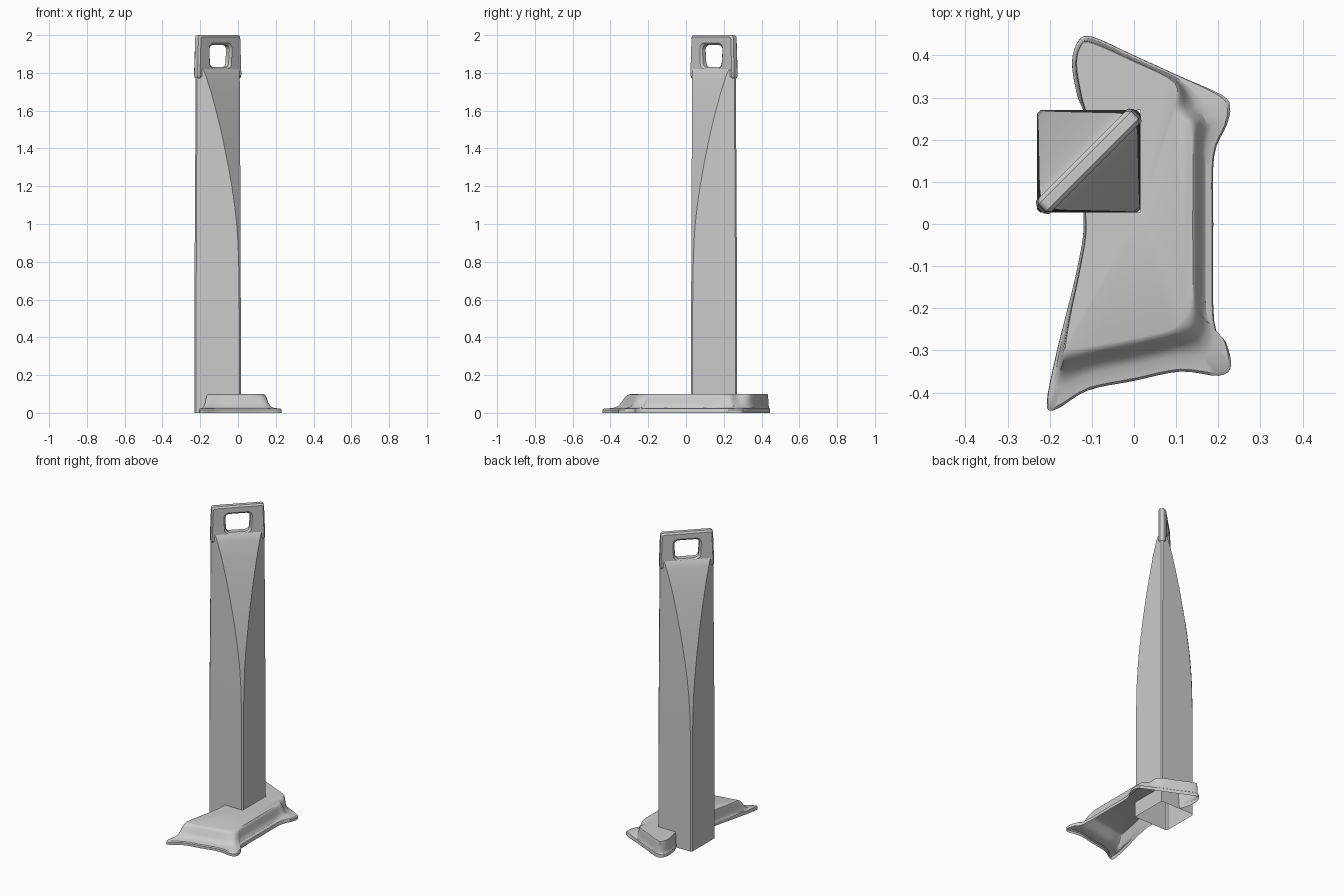
import bpy, bmesh, math
from mathutils import Vector

if "Cube" in bpy.data.objects:
    bpy.data.objects.remove(bpy.data.objects["Cube"])


def loft(name, rings, cap_end=True, closed=False):
    """Skin a stack of equal-length rings of 3D points."""
    bm = bmesh.new()
    vs = [[bm.verts.new(p) for p in ring] for ring in rings]
    n = len(rings[0])
    pairs = list(zip(vs, vs[1:])) + ([(vs[-1], vs[0])] if closed else [])
    for a, b in pairs:
        for i in range(n):
            j = (i + 1) % n
            bm.faces.new((a[i], a[j], b[j], b[i]))
    if cap_end and not closed:
        bm.faces.new(vs[-1])
    bmesh.ops.recalc_face_normals(bm, faces=bm.faces)
    mesh = bpy.data.meshes.new(name)
    bm.to_mesh(mesh)
    bm.free()
    ob = bpy.data.objects.new(name, mesh)
    bpy.context.collection.objects.link(ob)
    bpy.ops.object.select_all(action='DESELECT')
    ob.select_set(True)
    bpy.context.view_layer.objects.active = ob
    bpy.ops.object.shade_smooth_by_angle(angle=math.radians(32))
    return ob


def spline(pts, steps=4):
    """Catmull-Rom curve through points of any dimension."""
    p = [Vector(q) for q in [pts[0]] + pts + [pts[-1]]]
    out = []
    for i in range(1, len(p) - 2):
        a, b, c, d = p[i - 1:i + 3]
        for s in range(steps):
            t = s / steps
            out.append(0.5 * (2 * b + (c - a) * t + (2 * a - 5 * b + 4 * c - d) * t * t
                              + (3 * b - a - 3 * c + d) * t ** 3))
    return out + [p[-1]]


# Tower: square whose two opposite corners are cut away with height
X0, X1, Y0, Y1 = -0.23, 0.015, 0.027, 0.27


def tower_ring(z, c, inset=0.0, a=0.008):
    x0, x1, y0, y1 = X0 + inset, X1 - inset, Y0 + inset, Y1 - inset
    return [(x, y, z) for x, y in (
        (x0 + a, y0), (x1 - c, y0), (x1, y0 + c), (x1, y1 - a),
        (x1 - a, y1), (x0 + c, y1), (x0, y1 - c), (x0, y0 + a))]


cuts = [(0, .008, 0), (.5, .008, 0), (.75, .009, .001), (.9, .014, .001), (1.0, .02, .002),
        (1.1, .031, .002), (1.2, .045, .003), (1.3, .062, .003), (1.4, .081, .004),
        (1.5, .102, .004), (1.6, .126, .005), (1.7, .153, .005), (1.78, .178, .006),
        (1.81, .189, .007), (1.83, .2, .010)]
loft("tower", [tower_ring(*c) for c in cuts])


# Handle: thin frame with an opening, along the tower's diagonal
def rounded_rect(half_bottom, half_top, z0, z1, r):
    pts = []
    for su, sz, start in ((1, -1, -90), (1, 1, 0), (-1, 1, 90), (-1, -1, 180)):
        h, z = (half_top, z1) if sz > 0 else (half_bottom, z0)
        for k in range(6):
            t = math.radians(start + 18 * k)
            pts.append((su * (h - r) + r * math.cos(t), z - sz * r + r * math.sin(t)))
    return pts


def place(pts, d):
    k = math.sqrt(0.5)
    cx, cy = (X0 + X1) / 2, (Y0 + Y1) / 2
    return [(cx + (u + d) * k, cy + (u - d) * k, z) for u, z in pts]


outer = rounded_rect(.163, .156, 1.77, 2.0, .015)
outer_in = rounded_rect(.155, .147, 1.78, 1.991, .012)
hole_out = rounded_rect(.082, .085, 1.822, 1.958, .03)
hole = rounded_rect(.07, .075, 1.83, 1.947, .025)
loft("handle_frame", [place(outer, .012), place(outer_in, .022), place(hole_out, .022),
                      place(hole, .012), place(hole, -.012), place(hole_out, -.022),
                      place(outer_in, -.022), place(outer, -.012)], closed=True)

# Podium: each row is foot x, y then top-edge x, y, running round the tower
rim = [(-.12, .027, -.115, .027), (-.121, -.03, -.115, -.03), (-.138, -.12, -.131, -.12),
       (-.16, -.21, -.15, -.21), (-.185, -.31, -.163, -.285), (-.207, -.425, -.163, -.3),
       (-.185, -.44, -.152, -.303), (-.11, -.395, -.09, -.294), (0, -.372, 0, -.277),
       (.11, -.35, .085, -.257), (.2, -.36, .115, -.238), (.23, -.338, .129, -.222),
       (.218, -.28, .138, -.2), (.19, -.23, .142, -.17), (.188, 0, .142, 0),
       (.19, .16, .142, .18), (.22, .235, .137, .235), (.228, .275, .115, .255),
       (.21, .305, .102, .275), (.11, .35, .098, .335), (0, .4, -.005, .388),
       (-.095, .443, -.1, .43), (-.13, .437, -.125, .425), (-.147, .385, -.137, .38),
       (-.136, .31, -.125, .305), (-.12, .27, -.115, .27)]
curve = spline(rim)
notch = [(X1, Y1), (X1, Y0)]


def podium_ring(t, z):
    ring = [(p[0] + (p[2] - p[0]) * t, p[1] + (p[3] - p[1]) * t, z) for p in curve]
    return ring + [(x, y, z) for x, y in notch]


levels = [(0, 0), (0, .016), (.06, .022), (.4, .026), (.6, .036), (.72, .055),
          (.84, .08), (.92, .092), (1, .097), (1.06, .099)]
loft("podium", [podium_ring(t, z) for t, z in levels])
